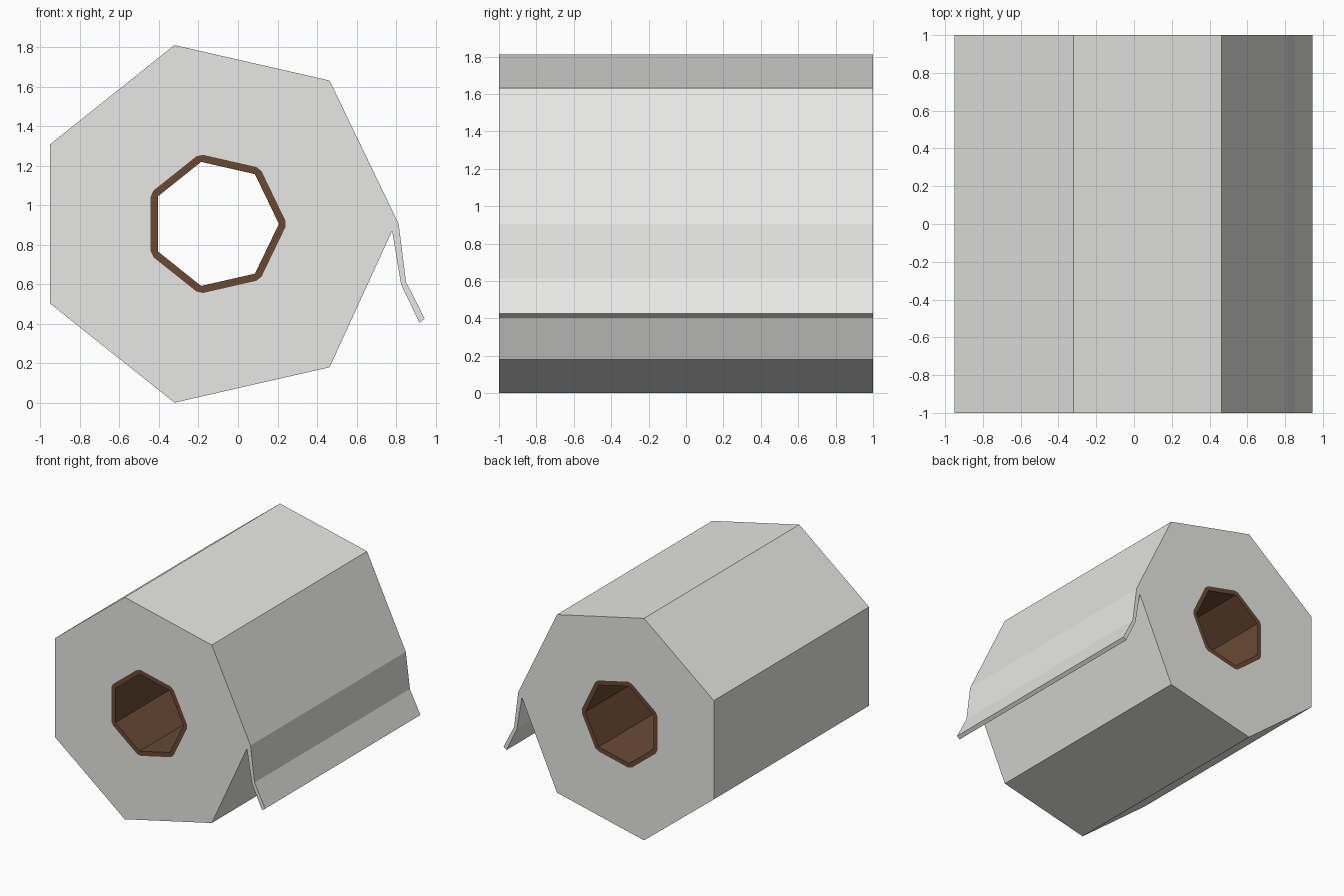
import bpy, math

if "Cube" in bpy.data.objects:
    bpy.data.objects.remove(bpy.data.objects["Cube"])

CX, CZ = -0.115, 0.905   # axis of the roll
SIDES = 7


def material(name, rgb):
    m = bpy.data.materials.new(name)
    m.diffuse_color = (*rgb, 1)
    m.use_nodes = True
    m.node_tree.nodes["Principled BSDF"].inputs["Base Color"].default_value = m.diffuse_color
    return m


def heptagon(r):
    return [(CX + r * math.cos(2 * math.pi * i / SIDES),
             CZ + r * math.sin(2 * math.pi * i / SIDES)) for i in range(SIDES)]


def chamfer(pts, t):
    # replace each corner by two points a fraction t along its edges
    out = []
    for i, p in enumerate(pts):
        for q in (pts[i - 1], pts[(i + 1) % len(pts)]):
            out.append(tuple(a + (b - a) * t for a, b in zip(p, q)))
    return out


def extrude_profile(name, loops, mat):
    # filled outline (later loops are holes), extruded along y
    cu = bpy.data.curves.new(name, 'CURVE')
    cu.dimensions = '2D'
    cu.fill_mode = 'BOTH'
    cu.extrude = 1.0
    for pts in loops:
        sp = cu.splines.new('POLY')
        sp.points.add(len(pts) - 1)
        for p, (x, z) in zip(sp.points, pts):
            p.co = (x, z, 0, 1)
        sp.use_cyclic_u = True
    cu.materials.append(mat)
    ob = bpy.data.objects.new(name, cu)
    bpy.context.collection.objects.link(ob)
    ob.rotation_euler.x = math.pi / 2
    bpy.ops.object.select_all(action='DESELECT')
    ob.select_set(True)
    bpy.context.view_layer.objects.active = ob
    bpy.ops.object.convert(target='MESH')
    bpy.ops.object.transform_apply(location=False, rotation=True, scale=False)
    for f in bpy.context.object.data.polygons:
        f.use_smooth = False


paper = material("white_paper", (0.8, 0.8, 0.785))
card = material("brown_cardboard", (0.14, 0.067, 0.034))

# Paper roll with the loose sheet hanging from its right corner
flap = [(0.78, 0.87), (0.825, 0.60), (0.918, 0.405),
        (0.945, 0.425), (0.85, 0.612), (0.813, 0.905)]
tube_outer = chamfer(heptagon(0.363), 0.06)
extrude_profile("paper_roll", [flap + heptagon(0.928)[1:], tube_outer], paper)

# Cardboard tube lining the hole
extrude_profile("cardboard_tube", [tube_outer, heptagon(0.322)], card)
